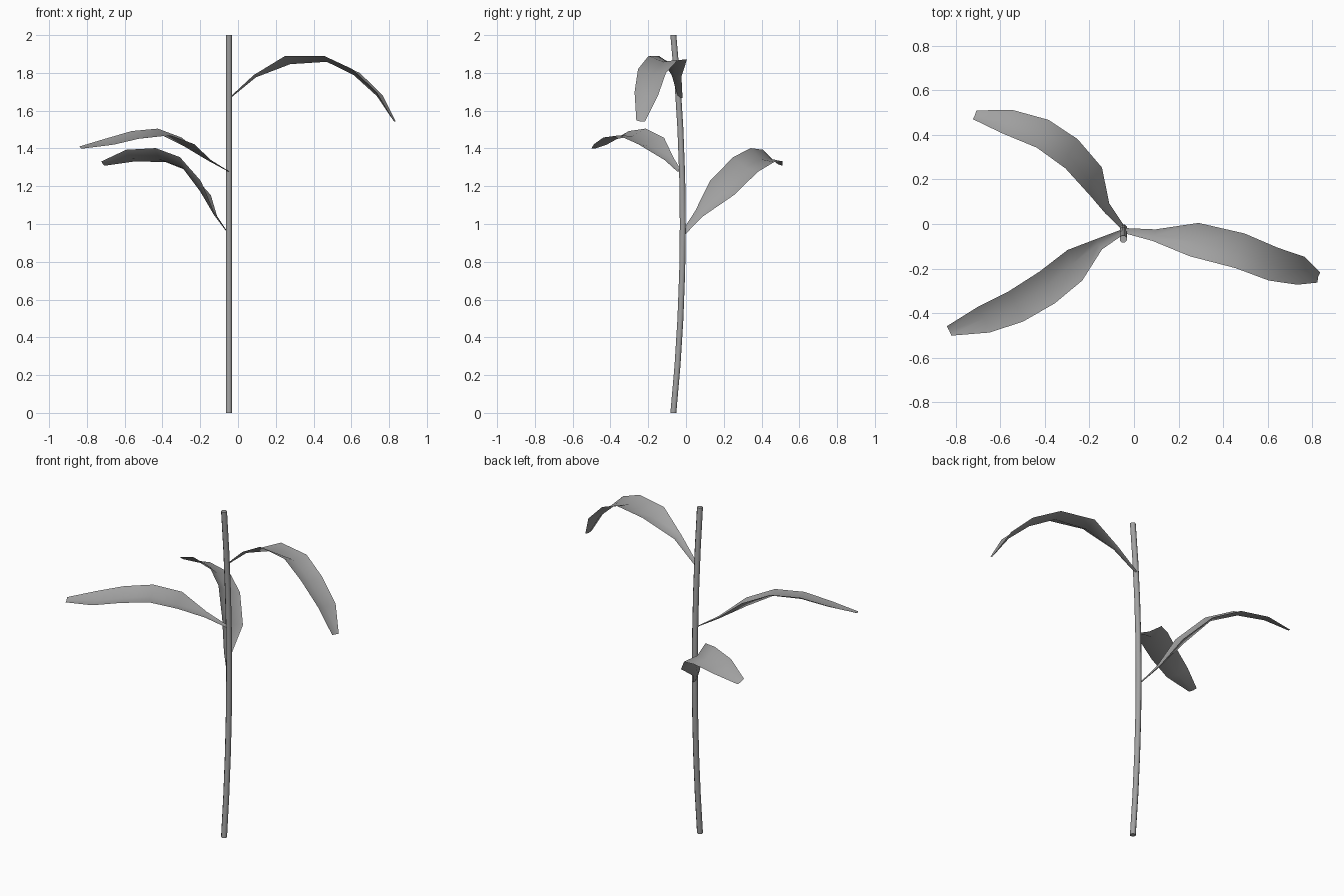
import bpy
import bmesh
import math
from mathutils import Vector

default_cube = bpy.data.objects.get("Cube")
if default_cube:
    bpy.data.objects.remove(default_cube, do_unlink=True)

# One plain grey for the whole plant
grey = bpy.data.materials.new("plain_grey")
grey.use_nodes = True
colour = (0.36, 0.36, 0.36, 1)
grey.diffuse_color = colour
grey.node_tree.nodes["Principled BSDF"].inputs["Base Color"].default_value = colour


def skin_rows(name, rows, closed=False):
    """Join matching rows of points with quads; closed rows become a capped tube."""
    bm = bmesh.new()
    rings = [[bm.verts.new(point) for point in row] for row in rows]
    count = len(rings[0])
    for lower, upper in zip(rings, rings[1:]):
        for i in range(count if closed else count - 1):
            j = (i + 1) % count
            bm.faces.new((lower[i], lower[j], upper[j], upper[i]))
    if closed:
        bm.faces.new(list(reversed(rings[0])))
        bm.faces.new(rings[-1])
    mesh = bpy.data.meshes.new(name)
    bm.to_mesh(mesh)
    bm.free()
    mesh.materials.append(grey)
    obj = bpy.data.objects.new(name, mesh)
    bpy.context.collection.objects.link(obj)
    bpy.ops.object.select_all(action="DESELECT")
    obj.select_set(True)
    bpy.context.view_layer.objects.active = obj
    bpy.ops.object.shade_smooth_by_angle(angle=math.radians(50))
    return obj


# Stem: slim tube bowed gently towards the back at mid height
STEM_X, STEM_RADIUS, SIDES, STEPS = -0.048, 0.017, 8, 8
stem_rows = []
for step in range(STEPS + 1):
    z = 2 * step / STEPS
    y = -0.017 - 0.05 * (z - 1) ** 2
    stem_rows.append([
        (STEM_X + STEM_RADIUS * math.cos(math.tau * (i + 0.5) / SIDES),
         y + STEM_RADIUS * math.sin(math.tau * (i + 0.5) / SIDES), z)
        for i in range(SIDES)])
skin_rows("stem", stem_rows, closed=True)

# Leaves: shared half widths and midrib depth, swept along an arched path
HALF_WIDTHS = (0.012, 0.027, 0.078, 0.081, 0.077, 0.065, 0.024)
RIB_DEPTHS = (0.003, 0.01, 0.035, 0.022, 0.025, 0.02, 0.005)


def make_leaf(name, side, path):
    side = Vector(side).normalized()
    points = [Vector(p) for p in path]
    rows = []
    for i, centre in enumerate(points):
        ahead = points[min(i + 1, len(points) - 1)]
        behind = points[max(i - 1, 0)]
        normal = (ahead - behind).cross(side).normalized()
        half = side * HALF_WIDTHS[i]
        rib = centre - normal * RIB_DEPTHS[i]
        rows.append((centre - half, rib, centre + half))
    return skin_rows(name, rows)


make_leaf("upper_leaf", (0.25, 0.95, -0.13), [
    (-0.04, -0.03, 1.67), (0.09, -0.05, 1.785), (0.27, -0.07, 1.88),
    (0.475, -0.12, 1.88), (0.625, -0.18, 1.81), (0.75, -0.21, 1.69),
    (0.83, -0.24, 1.545)])
# The next two leaves have their side vector pointing left of the growth direction
make_leaf("middle_leaf", (0.42, -0.87, -0.22), [
    (-0.05, -0.035, 1.28), (-0.155, -0.09, 1.345), (-0.265, -0.185, 1.44),
    (-0.39, -0.285, 1.487), (-0.53, -0.37, 1.475), (-0.675, -0.43, 1.437),
    (-0.83, -0.48, 1.405)])
make_leaf("lower_leaf", (-0.33, -0.8, 0.47), [
    (-0.05, -0.015, 0.95), (-0.12, 0.07, 1.055), (-0.17, 0.19, 1.19),
    (-0.28, 0.315, 1.315), (-0.41, 0.405, 1.365), (-0.57, 0.46, 1.362),
    (-0.715, 0.49, 1.32)])
